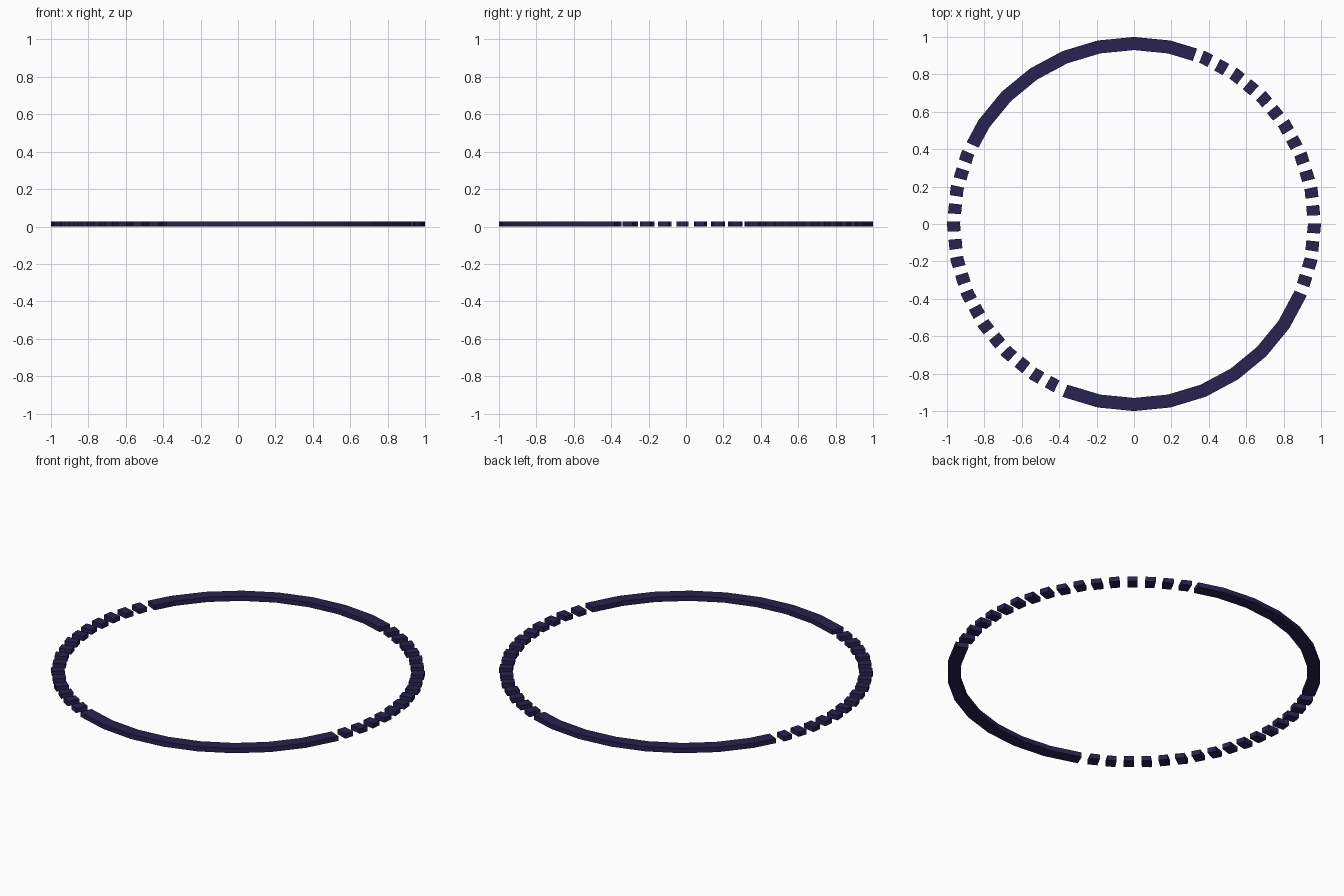
import bpy, bmesh
from math import radians, degrees, cos, sin, floor, ceil

if "Cube" in bpy.data.objects:
    bpy.data.objects.remove(bpy.data.objects["Cube"])

R_OUT, R_IN, HEIGHT = 1.0, 0.93, 0.028
STEP = 11.25            # the ring is a 32-sided polygon

mat = bpy.data.materials.new("navy")
mat.diffuse_color = (0.019, 0.017, 0.08, 1)
mat.use_nodes = True
mat.node_tree.nodes["Principled BSDF"].inputs["Base Color"].default_value = mat.diffuse_color


def chord_scale(a):
    """Radius factor of the 32-sided polygon at angle a (degrees)."""
    off = a - (floor(a / STEP) + 0.5) * STEP
    return cos(radians(STEP / 2)) / cos(radians(off))


def add_segment(bm, a0, a1):
    """Closed rectangular bar following the polygon from a0 to a1."""
    inner = [k * STEP for k in range(ceil(a0 / STEP), floor(a1 / STEP) + 1)]
    angles = [a0] + [a for a in inner if a0 + 0.05 < a < a1 - 0.05] + [a1]
    rings = []
    for a in angles:
        s, c, n = chord_scale(a), cos(radians(a)), sin(radians(a))
        rings.append([bm.verts.new((r * s * c, r * s * n, z)) for r, z in
                      ((R_IN, 0), (R_OUT, 0), (R_OUT, HEIGHT), (R_IN, HEIGHT))])
    for p, q in zip(rings, rings[1:]):
        for i in range(4):
            j = (i + 1) % 4
            bm.faces.new((p[i], p[j], q[j], q[i]))
    bm.faces.new(rings[0])
    bm.faces.new(rings[-1])


def make_part(name, spans):
    bm = bmesh.new()
    for a0, a1 in spans:
        add_segment(bm, a0, a1)
    bmesh.ops.recalc_face_normals(bm, faces=bm.faces)
    mesh = bpy.data.meshes.new(name)
    bm.to_mesh(mesh)
    bm.free()
    mesh.materials.append(mat)
    bpy.context.collection.objects.link(bpy.data.objects.new(name, mesh))


def dashes(first, pitch=5.65, width=3.15, count=16):
    return [(first + i * pitch - width / 2, first + i * pitch + width / 2)
            for i in range(count)]


# Two solid arcs
make_part("back_arc", [(70.2, 153.9)])
make_part("front_arc", [(247.5, 337.5)])

# Two dashed arcs between them
make_part("right_dashes", dashes(-18.3))
make_part("left_dashes", dashes(158.2))
